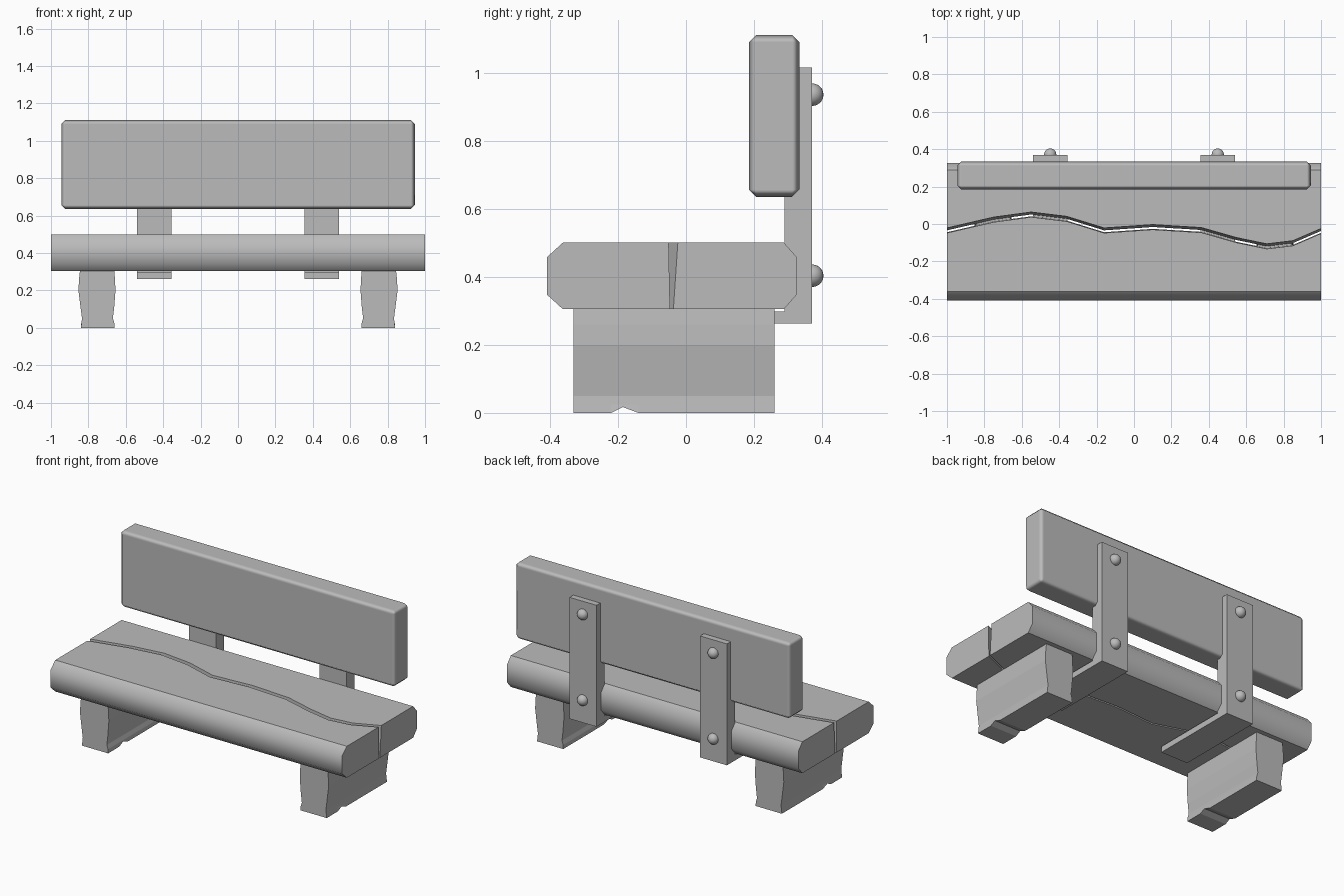
import bpy, bmesh
from mathutils import Vector

cube = bpy.data.objects.get("Cube")
if cube:
    bpy.data.objects.remove(cube, do_unlink=True)

stone = bpy.data.materials.new("stone grey")
stone.use_nodes = True
GREY = (0.5, 0.5, 0.5, 1)
stone.diffuse_color = GREY
stone.node_tree.nodes["Principled BSDF"].inputs["Base Color"].default_value = GREY


def finish(name, bm):
    bmesh.ops.recalc_face_normals(bm, faces=bm.faces)
    mesh = bpy.data.meshes.new(name)
    bm.to_mesh(mesh)
    bm.free()
    mesh.materials.append(stone)
    obj = bpy.data.objects.new(name, mesh)
    bpy.context.collection.objects.link(obj)
    return obj


def loft(name, sections):
    """Skin a row of matching closed sections and cap both ends."""
    bm = bmesh.new()
    rings = [[bm.verts.new(p) for p in s] for s in sections]
    n = len(rings[0])
    for a, b in zip(rings, rings[1:]):
        for i in range(n):
            j = (i + 1) % n
            bm.faces.new((a[i], a[j], b[j], b[i]))
    bm.faces.new(rings[0])
    bm.faces.new(rings[-1])
    return finish(name, bm)


def box(name, lo, hi):
    bm = bmesh.new()
    bmesh.ops.create_cube(bm, size=1)
    lo, hi = Vector(lo), Vector(hi)
    for v in bm.verts:
        v.co = (lo + hi) / 2 + v.co * (hi - lo)
    return finish(name, bm)


# Seat: two planks meeting at a wandering crack
crack = [(-1, -.035), (-.75, .023), (-.55, .05), (-.36, .027), (-.16, -.035), (.1, -.017),
         (.36, -.033), (.55, -.087), (.71, -.12), (.85, -.103), (1, -.038)]
LOW, HIGH = .305, .5


def seat_plank(name, outer, inner, wall_top, wall_bottom):
    sections = []
    for x, y in crack:
        profile = [(y + wall_top, HIGH), (inner, HIGH), (outer, HIGH - .042),
                   (outer, LOW + .042), (inner, LOW), (y + wall_bottom, LOW)]
        sections.append([(x, py, pz) for py, pz in profile])
    plank = loft(name, sections)
    # only the rounded long edge is smooth
    for face in plank.data.polygons:
        outward = face.normal.y * (1 if outer > 0 else -1)
        face.use_smooth = outward > .3 and abs(face.center.y - outer) < .05


seat_plank("seat_front_plank", -.408, -.362, -.013, -.009)
seat_plank("seat_rear_plank", .325, .288, .014, .001)

# Backrest slab with softened edges
back = box("backrest", (-.945, .185, .635), (.945, .333, 1.11))
for face in back.data.polygons:
    face.use_smooth = True
bevel = back.modifiers.new("soft edges", "BEVEL")
bevel.width = .021
bevel.segments = 1
bevel.harden_normals = True

# Legs: wavy sides, with a chipped notch along the bottom
leg_sides = [(0, .66, .84), (.025, .661, .837), (.05, .669, .834), (.11, .662, .842),
             (.2, .655, .853), (.26, .658, .85), (.306, .661, .845)]
leg_depths = [(-.33, 0), (-.22, 0), (-.185, .017), (-.14, 0), (.26, 0)]
for side, label in ((1, "left"), (-1, "right")):
    sections = []
    for y, lift in leg_depths:
        outline = [(a, max(z, lift)) for z, a, b in leg_sides]
        outline += [(b, max(z, lift)) for z, a, b in reversed(leg_sides)]
        sections.append([(side * x, y, z) for x, z in outline])
    loft("leg_" + label, sections)

    # L-shaped bracket running up the back and under the seat
    bracket = [(.37, .262), (.37, 1.015), (.29, 1.015), (.29, .298), (-.19, .298), (-.19, .262)]
    loft("bracket_" + label, [[(side * x, y, z) for y, z in bracket] for x in (.355, .54)])

    # Domed bolts
    for z, level in ((.935, "upper"), (.403, "lower")):
        bm = bmesh.new()
        bmesh.ops.create_uvsphere(bm, u_segments=20, v_segments=12, radius=.033)
        for v in bm.verts:
            v.co += Vector((side * .448, .371, z))
        bolt = finish(f"bolt_{level}_{label}", bm)
        for face in bolt.data.polygons:
            face.use_smooth = True
